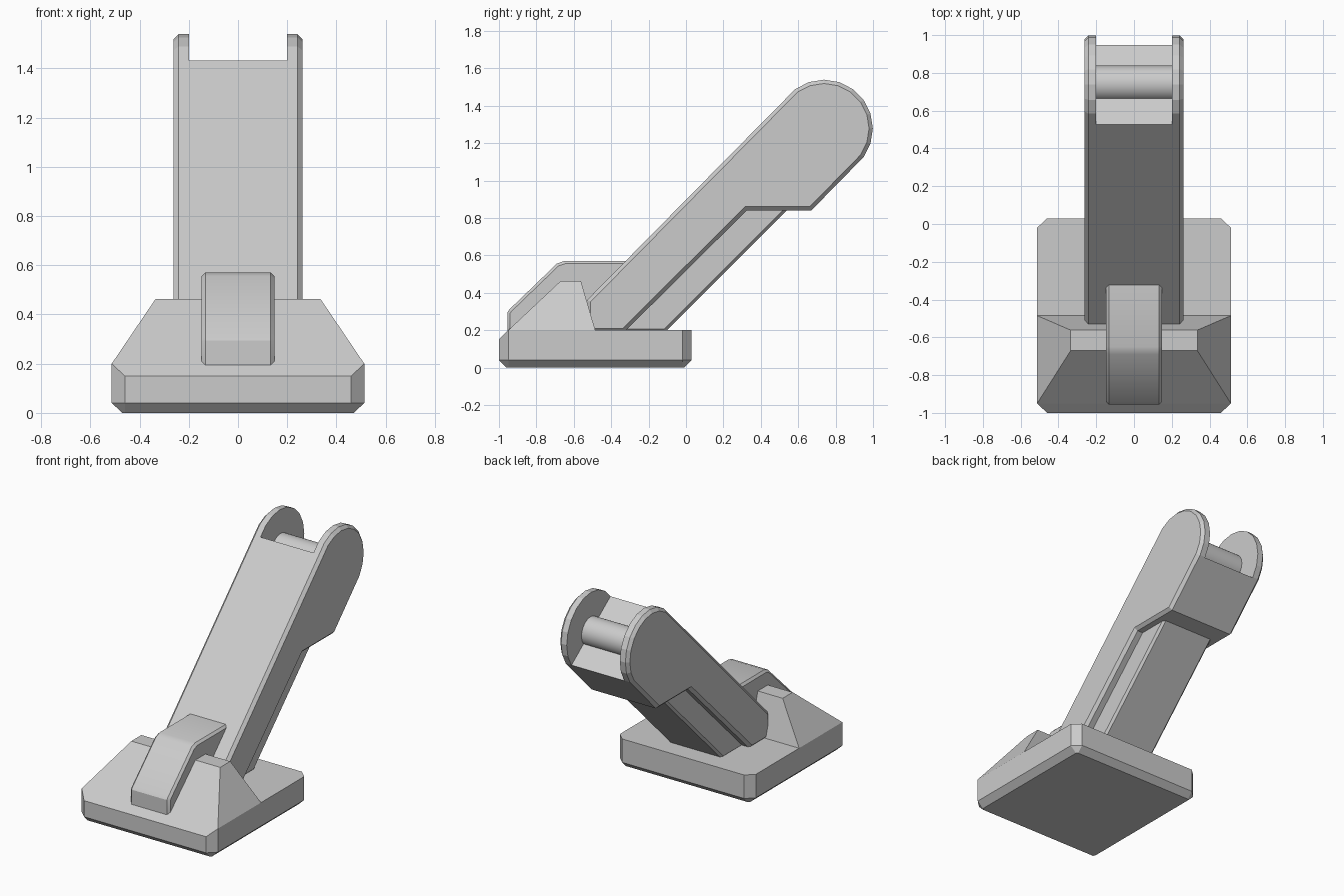
import bpy, bmesh, math

if "Cube" in bpy.data.objects:
    bpy.data.objects.remove(bpy.data.objects["Cube"])


def finish(name, bm):
    bmesh.ops.recalc_face_normals(bm, faces=bm.faces[:])
    mesh = bpy.data.meshes.new(name)
    bm.to_mesh(mesh)
    bm.free()
    obj = bpy.data.objects.new(name, mesh)
    bpy.context.collection.objects.link(obj)
    return obj


def hull(name, half_points):
    """Convex solid from points on the +x side, mirrored to -x."""
    bm = bmesh.new()
    for x, y, z in half_points:
        bm.verts.new((x, y, z))
        bm.verts.new((-x, y, z))
    bmesh.ops.convex_hull(bm, input=bm.verts[:])
    bmesh.ops.dissolve_limit(bm, angle_limit=0.03, verts=bm.verts[:], edges=bm.edges[:])
    return finish(name, bm)


def prism(name, profile, half_width, chamfer=0):
    """Side profile (y, z) extruded along x, with chamfered side outlines."""
    bm = bmesh.new()
    left = bm.faces.new([bm.verts.new((-half_width, y, z)) for y, z in profile])
    ext = bmesh.ops.extrude_face_region(bm, geom=[left], use_keep_orig=True)
    verts = [g for g in ext["geom"] if isinstance(g, bmesh.types.BMVert)]
    bmesh.ops.translate(bm, verts=verts, vec=(2 * half_width, 0, 0))
    bmesh.ops.recalc_face_normals(bm, faces=bm.faces[:])
    if chamfer:
        rim = [e for e in bm.edges if abs(e.verts[0].co.x - e.verts[1].co.x) < 1e-5]
        bmesh.ops.bevel(bm, geom=rim, offset=chamfer, segments=1, affect='EDGES')
    return finish(name, bm)


def smooth(obj):
    bpy.ops.object.select_all(action='DESELECT')
    bpy.context.view_layer.objects.active = obj
    obj.select_set(True)
    bpy.ops.object.shade_smooth_by_angle()


# Base slab: clipped corners, chamfered underside, lowered front edge
hull("base", [
    (0.46, -0.96, 0), (0.47, -0.95, 0), (0.47, -0.02, 0), (0.46, -0.01, 0),
    (0.46, -1, 0.04), (0.513, -0.95, 0.04), (0.513, -0.02, 0.04), (0.46, 0.03, 0.04),
    (0.46, -1, 0.15), (0.513, -0.95, 0.2), (0.513, -0.02, 0.2), (0.46, 0.03, 0.2)])

# Sloped wedge on the front of the base
hull("front_wedge", [
    (0.46, -1, 0.15), (0.513, -0.95, 0.2), (0.513, -0.485, 0.2),
    (0.335, -0.67, 0.463), (0.335, -0.562, 0.463)])

# Bent strap over the wedge
strap = prism("strap", [
    (-0.955, 0.195), (-0.955, 0.295), (-0.945, 0.31), (-0.69, 0.556), (-0.65, 0.57),
    (-0.31, 0.57), (-0.31, 0.3), (-0.7, 0.2)], 0.148, 0.015)
smooth(strap)

# Leaning arm with a 20-sided rounded head
cy, cz, r = 0.738, 1.278, 0.261
arc = [(cy + r * math.cos(math.radians(126 - 18 * i)),
        cz + r * math.sin(math.radians(126 - 18 * i))) for i in range(10)]
arm = prism("arm", arc + [(0.67, 0.84), (0.325, 0.84), (-0.33, 0.19),
                          (-0.53, 0.19), (-0.53, 0.36)], 0.262, 0.02)

# Slot that leaves two cheeks on the head
cutter = prism("slot_cutter", [(0.32, 1.585), (1.16, 0.965), (1.4, 1.3), (0.7, 1.9)], 0.2)
cutter.hide_render = True
cutter.hide_viewport = True
cut = arm.modifiers.new("slot", 'BOOLEAN')
cut.operation = 'DIFFERENCE'
cut.solver = 'EXACT'
cut.object = cutter

# Narrower rib under the arm
prism("under_rib", [(0.4, 1.0), (0.7, 1.0), (-0.11, 0.19), (-0.4, 0.19)], 0.2, 0.015)

# Hinge pin between the cheeks
bpy.ops.mesh.primitive_cylinder_add(vertices=32, radius=0.096, depth=0.42,
                                    location=(0, cy + 0.005, cz),
                                    rotation=(0, math.pi / 2, 0))
pin = bpy.context.object
pin.name = "hinge_pin"
smooth(pin)
